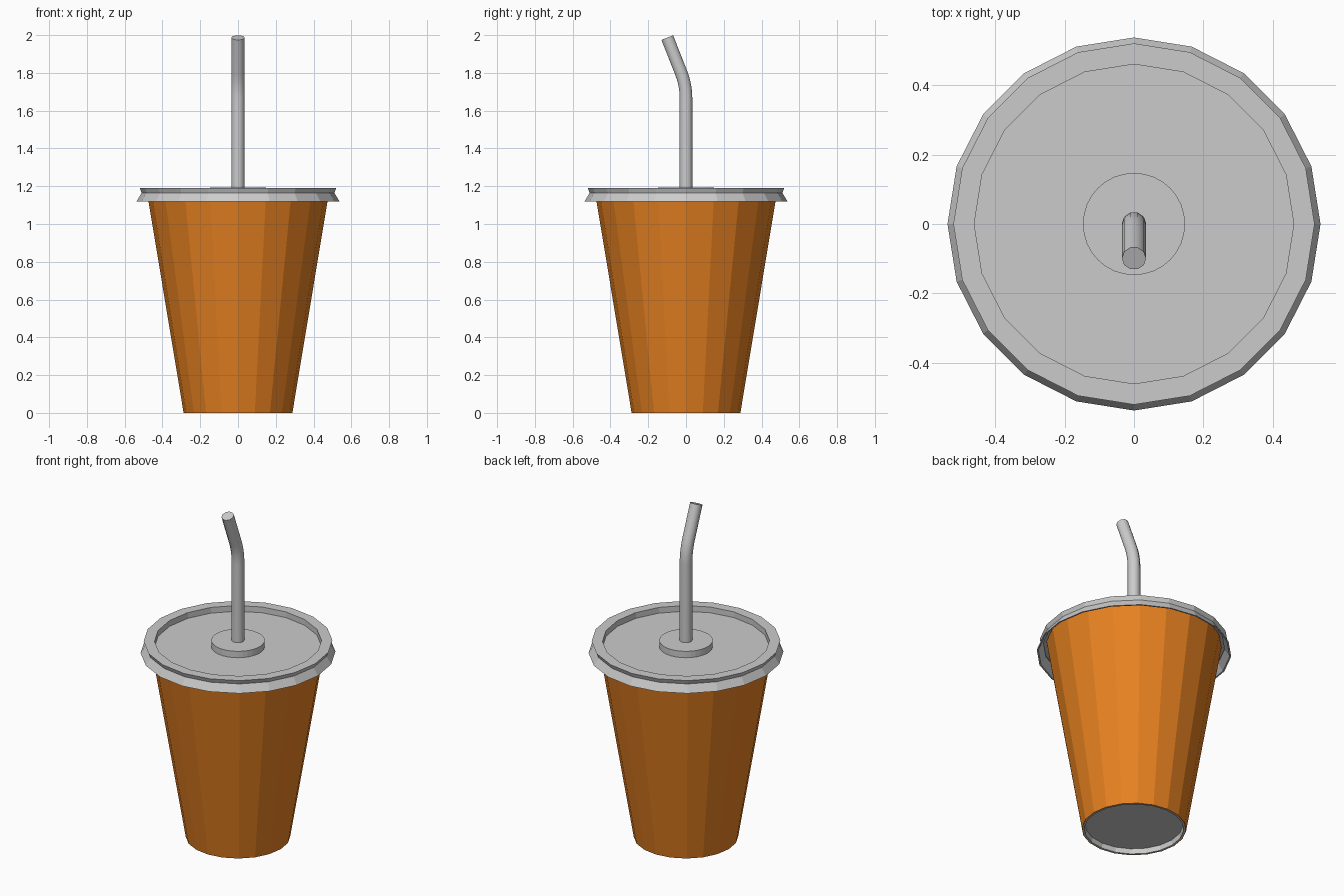
import bpy, bmesh, math

if "Cube" in bpy.data.objects:
    bpy.data.objects.remove(bpy.data.objects["Cube"])


def lathe(name, profile, sides, closed=False, material=None):
    """Spin an (r, z) profile round the z axis into a faceted solid."""
    bm = bmesh.new()
    verts = [bm.verts.new((r, 0, z)) for r, z in profile]
    edges = [bm.edges.new(pair) for pair in zip(verts, verts[1:])]
    if closed:
        edges.append(bm.edges.new((verts[-1], verts[0])))
    bmesh.ops.spin(bm, geom=verts + edges, cent=(0, 0, 0), axis=(0, 0, 1),
                   angle=math.tau, steps=sides)
    bmesh.ops.remove_doubles(bm, verts=bm.verts, dist=1e-4)
    bmesh.ops.recalc_face_normals(bm, faces=bm.faces)
    mesh = bpy.data.meshes.new(name)
    bm.to_mesh(mesh)
    bm.free()
    obj = bpy.data.objects.new(name, mesh)
    bpy.context.collection.objects.link(obj)
    if material:
        mesh.materials.append(material)
    return obj


orange = bpy.data.materials.new("orange")
orange.diffuse_color = (0.8, 0.22, 0.015, 1)
orange.use_nodes = True
orange.node_tree.nodes["Principled BSDF"].inputs["Base Color"].default_value = orange.diffuse_color

# Tapered cup wall, a thin shell
lathe("cup_wall", [(0.288, 0), (0.483, 1.175), (0.475, 1.175), (0.284, 0)],
      20, closed=True, material=orange)

# Grey foot ring with recessed floor
lathe("cup_base", [(0, 0.03), (0.27, 0.03), (0.274, 0), (0.284, 0),
                   (0.286, 0.04), (0, 0.04)], 20)

# Lid with flared skirt, raised rim and sunken top
lathe("lid", [(0, 1.145), (0.465, 1.145), (0.465, 1.18), (0.505, 1.18),
              (0.50, 1.165), (0.528, 1.12), (0.537, 1.12), (0.51, 1.165),
              (0.52, 1.19), (0.46, 1.19), (0.46, 1.155), (0, 1.155)], 20)

# Round boss that holds the straw
lathe("straw_boss", [(0, 1.15), (0.147, 1.15), (0.147, 1.194), (0, 1.194)], 32)

# Straw path: straight, a short arc, then a straight tip leaning forwards
bend, radius, start, tip = math.radians(21.5), 0.37, 1.665, 0.2
path = [(0, 1.16)]
for i in range(7):
    a = bend * i / 6
    path.append((-radius * (1 - math.cos(a)), start + radius * math.sin(a)))
y, z = path[-1]
path.append((y - tip * math.sin(bend), z + tip * math.cos(bend)))

curve = bpy.data.curves.new("straw", "CURVE")
curve.dimensions = "3D"
curve.bevel_depth = 0.035
curve.bevel_resolution = 3
curve.use_fill_caps = True
spline = curve.splines.new("POLY")
spline.points.add(len(path) - 1)
for point, (y, z) in zip(spline.points, path):
    point.co = (0, y, z, 1)
straw = bpy.data.objects.new("straw", curve)
bpy.context.collection.objects.link(straw)

# Turn the straw into a mesh, smooth with a sharp cut end
bpy.context.view_layer.objects.active = straw
straw.select_set(True)
bpy.ops.object.convert(target="MESH")
bpy.ops.object.shade_smooth_by_angle(angle=math.radians(40))
